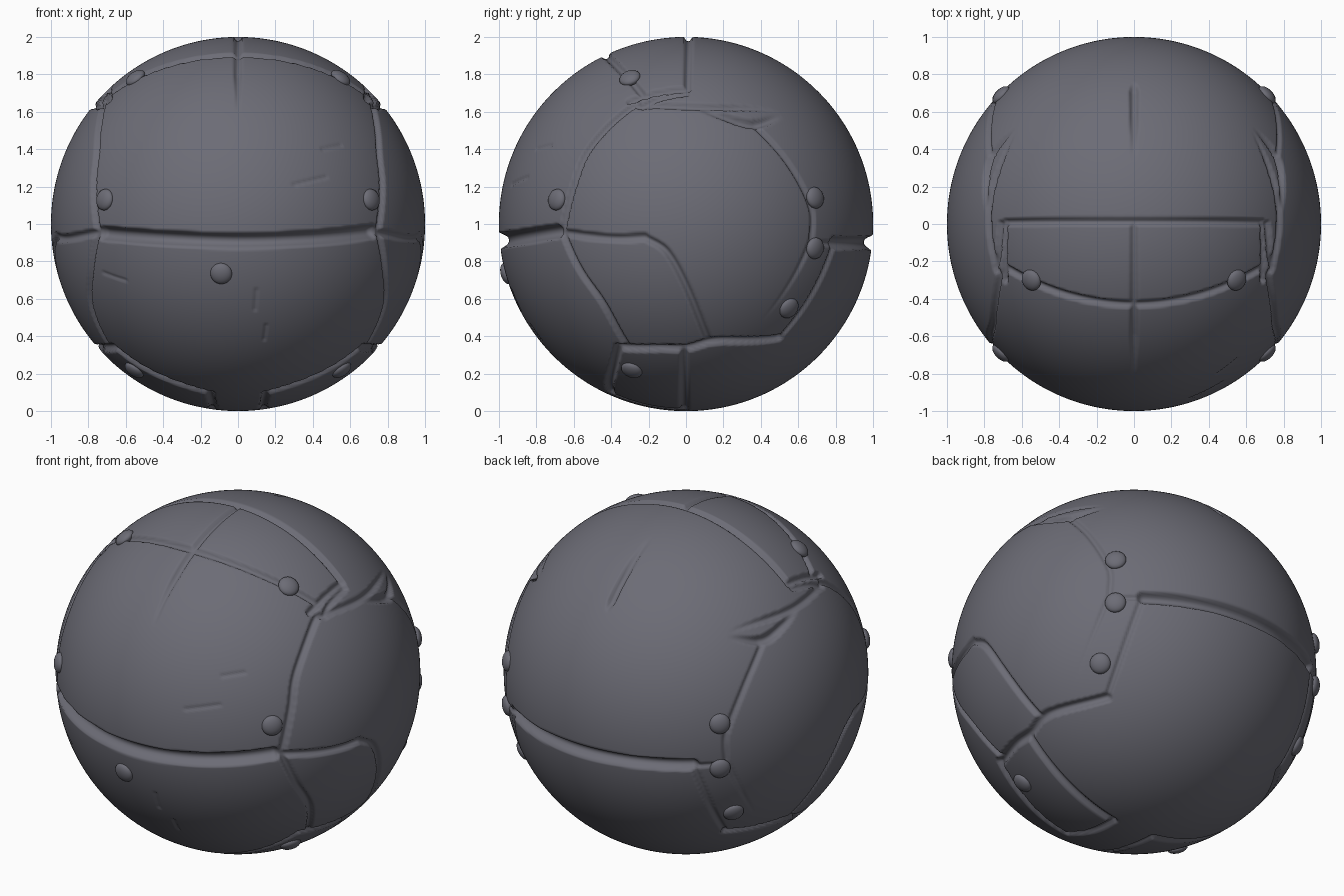
import bpy, bmesh, math
from mathutils import Vector, kdtree

if "Cube" in bpy.data.objects:
    bpy.data.objects.remove(bpy.data.objects["Cube"])

mat = bpy.data.materials.new("dark slate grey")
mat.diffuse_color = (0.15, 0.15, 0.18, 1)
mat.use_nodes = True
mat.node_tree.nodes["Principled BSDF"].inputs["Base Color"].default_value = mat.diffuse_color


# Points on the unit sphere, read from one of the views (z measured from the ground)
def root(a, b):
    return math.sqrt(max(0, 1 - a * a - b * b))

def side(y, z):
    return Vector((root(y, z - 1), y, z - 1))

def front(x, z):
    return Vector((x, -root(x, z - 1), z - 1))

def back(x, z):
    return Vector((x, root(x, z - 1), z - 1))

def top(x, y):
    return Vector((x, y, root(x, y)))

def bottom(x, y):
    return Vector((x, y, -root(x, y)))


samples = []  # (point, half width, depth)

def groove(view, pts, width, depth, mirror=True, taper=(0, 0)):
    p = [view(*q) for q in pts]
    p = [2 * p[0] - p[1]] + p + [2 * p[-1] - p[-2]]
    spans = len(pts) - 1
    for i in range(spans):
        a, b, c, d = p[i:i + 4]
        n = max(2, int((c - b).length / 0.006))
        for k in range(n + 1):
            t = k / n
            co = 0.5 * (2 * b + (c - a) * t + (2 * a - 5 * b + 4 * c - d) * t * t
                        + (3 * b - a - 3 * c + d) * t ** 3)
            co.normalize()
            u = (i + t) / spans
            f = 1
            if taper[0]:
                f = min(f, u / taper[0])
            if taper[1]:
                f = min(f, (1 - u) / taper[1])
            f = max(f, 0.05)
            w, h = width * (0.5 + 0.5 * f), depth * f
            samples.append((co, w, h))
            if mirror:
                samples.append((Vector((-co.x, co.y, co.z)), w, h))


# Equator seams
groove(front, [(-.72, .95), (-.4, .925), (0, .91), (.4, .925), (.72, .96)], .043, .05, False)
groove(back, [(-.6, .9), (-.3, .9), (0, .9), (.3, .9), (.6, .9)], .038, .045, False)
groove(side, [(.67, .9), (.79, .895)], .016, .012)
# Round side panel: front edge, bottom step, rear edge
groove(side, [(-.24, 1.63), (-.3, 1.62), (-.52, 1.4), (-.6, 1.21), (-.66, .96)], .022, .022)
groove(side, [(-.66, .96), (-.57, .76), (-.44, .57), (-.31, .345)], .02, .022)
groove(side, [(-.36, .34), (-.15, .335), (0, .335), (.18, .375), (.5, .39)], .027, .03)
groove(side, [(.5, .39), (.66, .6), (.79, .895)], .018, .014)
groove(side, [(.36, 1.53), (.55, 1.32), (.67, 1.08), (.67, .92)], .018, .014)
groove(side, [(.67, .92), (.6, .76), (.42, .5)], .016, .01, taper=(0, .6))
# Curved seam inside the side panel
groove(side, [(-.66, .955), (-.4, .925), (-.22, .93)], .024, .022)
groove(side, [(-.22, .93), (-.1, .85), (.01, .65), (.12, .38)], .02, .022)
# Gash above the side panel
groove(side, [(-.25, 1.63), (.1, 1.625), (.48, 1.6)], .022, .02, taper=(0, .3))
groove(side, [(.05, 1.62), (.2, 1.575), (.36, 1.535), (.5, 1.57)], .03, .03, taper=(.5, .3))
# Crown plate
groove(top, [(-.69, -.23), (-.35, -.38), (0, -.43), (.35, -.38), (.69, -.23)], .022, .022, False)
groove(top, [(-.69, .01), (0, .012), (.69, .01)], .022, .024, False)
groove(top, [(.69, .01), (.695, -.15), (.69, -.3)], .022, .024)
groove(side, [(0, 1.7), (-.15, 1.67), (-.23, 1.63)], .022, .022)
# Centre slits on the crown
groove(top, [(0, .01), (0, -.22), (0, -.43), (0, -.6), (0, -.8)], .022, .022, False, (0, .25))
groove(top, [(0, .35), (0, .55), (0, .75)], .026, .025, False, (.6, .1))
# Lower plates
groove(bottom, [(.66, -.36), (.5, -.39), (.3, -.41), (.15, -.4)], .026, .028)
groove(bottom, [(.15, -.4), (.135, -.2), (.14, -.01)], .022, .022)
groove(bottom, [(.745, -.01), (.45, -.01), (.14, -.01)], .024, .025)
# Fine scratches
for pts in ([(.3, 1.21), (.47, 1.25)], [(.45, 1.4), (.55, 1.42)], [(.1, .65), (.09, .54)],
            [(.15, .46), (.14, .38)], [(-.72, .74), (-.6, .7)]):
    groove(front, pts, .011, .006, False)

tree = kdtree.KDTree(len(samples))
for i, s in enumerate(samples):
    tree.insert(s[0], i)
tree.balance()

# Ball: rounded cube grid, pressed in along the seams
bm = bmesh.new()
bmesh.ops.create_cube(bm, size=2)
bmesh.ops.subdivide_edges(bm, edges=bm.edges[:], cuts=143, use_grid_fill=True)
for v in bm.verts:
    co = Vector([math.tan(c * math.pi / 4) for c in v.co]).normalized()
    cut = 0
    for _, i, dist in tree.find_range(co, .045):
        _, w, h = samples[i]
        if dist < w:
            cut = max(cut, h * (1 - (dist / w) ** 2.5))
    v.co = co * (1 - cut) + Vector((0, 0, 1))
me = bpy.data.meshes.new("panelled_ball")
bm.to_mesh(me)
bm.free()
me.materials.append(mat)
for poly in me.polygons:
    poly.use_smooth = True
bpy.context.collection.objects.link(bpy.data.objects.new("panelled_ball", me))


# Domed rivets
def rivet(n):
    bpy.ops.mesh.primitive_uv_sphere_add(segments=24, ring_count=12, radius=1,
                                         location=n + Vector((0, 0, 1)))
    ob = bpy.context.object
    ob.name = "rivet"
    ob.scale = (.058, .058, .03)
    ob.rotation_euler = n.to_track_quat('Z', 'Y').to_euler()
    ob.data.materials.append(mat)
    bpy.ops.object.shade_smooth()

rivet(front(-.09, .735))
for y, z in [(-.3, 1.78), (-.69, 1.13), (.69, 1.14), (.69, .87), (.55, .55), (-.29, .22)]:
    p = side(y, z)
    rivet(p)
    rivet(Vector((-p.x, p.y, p.z)))
